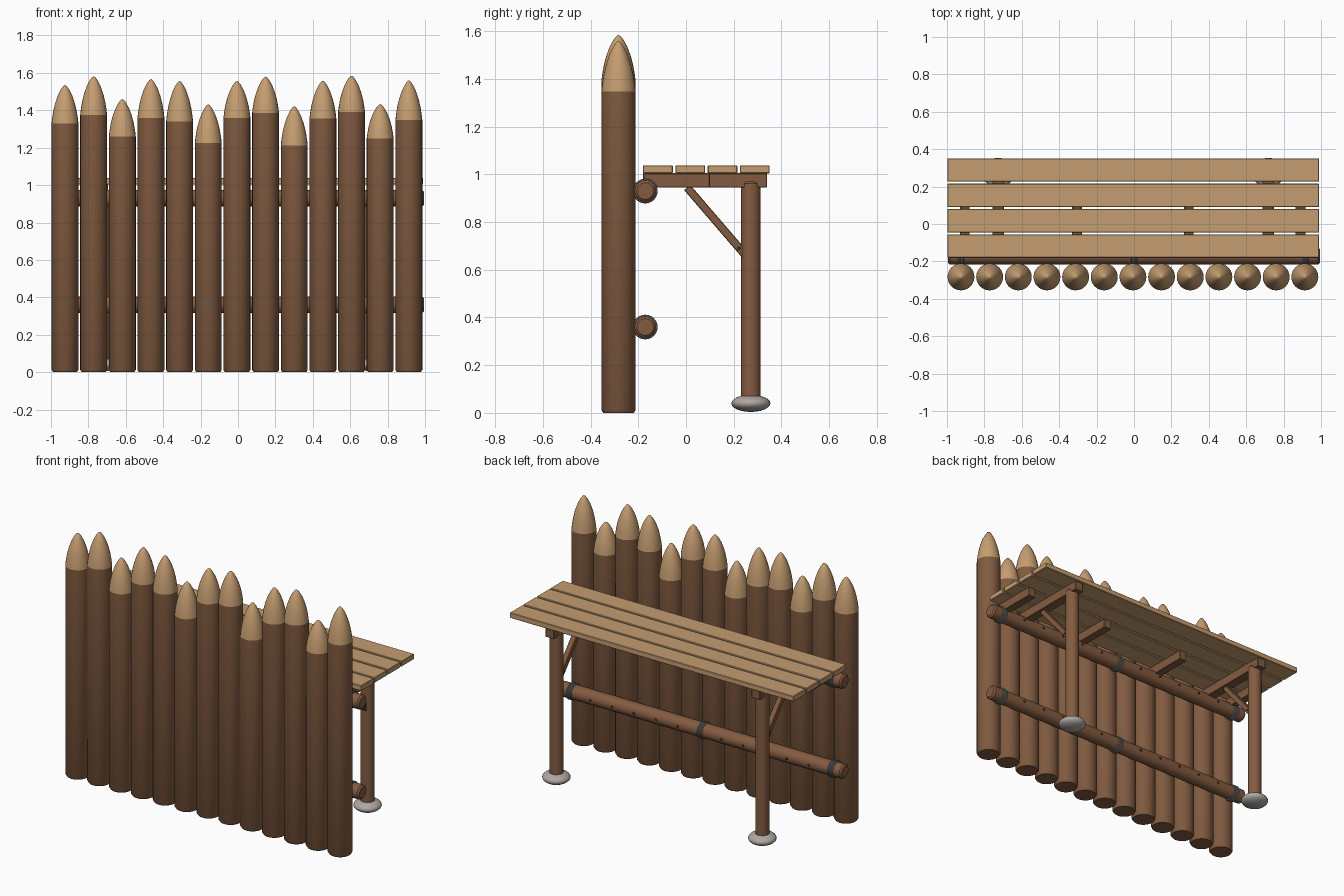
import bpy, bmesh, math
from mathutils import Vector, Matrix

old = bpy.data.objects.get("Cube")
if old:
    bpy.data.objects.remove(old, do_unlink=True)


def material(name, rgb):
    m = bpy.data.materials.new(name)
    m.use_nodes = True
    m.diffuse_color = (*rgb, 1)
    bsdf = m.node_tree.nodes["Principled BSDF"]
    bsdf.inputs["Base Color"].default_value = (*rgb, 1)
    bsdf.inputs["Roughness"].default_value = 0.8
    return m


BARK = material("bark brown", (0.22, 0.105, 0.052))
BEAM = material("beam brown", (0.23, 0.105, 0.052))
PALE = material("pale cut wood", (0.56, 0.34, 0.165))
STONE = material("stone grey", (0.42, 0.39, 0.36))
IRON = material("iron grey", (0.2, 0.2, 0.21))
PEG = material("dark peg", (0.1, 0.05, 0.028))


def finish(name, bm, mat, smooth=True):
    bmesh.ops.recalc_face_normals(bm, faces=bm.faces)
    mesh = bpy.data.meshes.new(name)
    bm.to_mesh(mesh)
    bm.free()
    mesh.materials.append(mat)
    ob = bpy.data.objects.new(name, mesh)
    bpy.context.collection.objects.link(ob)
    if smooth:
        bpy.ops.object.select_all(action='DESELECT')
        ob.select_set(True)
        bpy.context.view_layer.objects.active = ob
        bpy.ops.object.shade_smooth_by_angle(angle=math.radians(35))
    return ob


def lathe(name, profile, origin, mat, axis=(0, 0, 1), sides=24):
    """Revolve (radius, height) pairs around an axis through origin."""
    bm = bmesh.new()
    verts = [bm.verts.new((r, 0, h)) for r, h in profile]
    edges = [bm.edges.new(pair) for pair in zip(verts, verts[1:])]
    bmesh.ops.spin(bm, geom=verts + edges, cent=(0, 0, 0), axis=(0, 0, 1),
                   angle=math.tau, steps=sides, use_duplicate=False)
    bmesh.ops.remove_doubles(bm, verts=bm.verts, dist=0.0001)
    turn = Vector((0, 0, 1)).rotation_difference(Vector(axis)).to_matrix().to_4x4()
    bm.transform(Matrix.Translation(origin) @ turn)
    return finish(name, bm, mat)


def rod(name, radius, length, origin, mat, axis=(0, 0, 1), bevel=0.01, sides=24):
    profile = [(0, 0), (radius - bevel, 0), (radius, bevel),
               (radius, length - bevel), (radius - bevel, length), (0, length)]
    return lathe(name, profile, origin, mat, axis, sides)


def box(name, size, centre, mat, tilt=0.0, bevel=0.003):
    bm = bmesh.new()
    bmesh.ops.create_cube(bm, size=1)
    bm.transform(Matrix.Diagonal((*size, 1)))
    bmesh.ops.bevel(bm, geom=bm.edges[:], offset=bevel, segments=1, affect='EDGES')
    bm.transform(Matrix.Translation(centre) @ Matrix.Rotation(tilt, 4, 'X'))
    return finish(name, bm, mat, smooth=False)


# Palisade logs with sharpened tips: (shoulder, tip) heights
heights = [(1.33, 1.535), (1.375, 1.582), (1.26, 1.46), (1.36, 1.567),
           (1.34, 1.557), (1.225, 1.432), (1.36, 1.557), (1.385, 1.58),
           (1.213, 1.422), (1.355, 1.558), (1.39, 1.585), (1.25, 1.433),
           (1.347, 1.56)]
ogive = [(1, 0), (0.95, 0.15), (0.86, 0.34), (0.72, 0.54),
         (0.52, 0.74), (0.3, 0.89), (0.12, 0.975), (0, 1)]
R = 0.072
LOG_Y = -0.283
log_xs = [-0.925 + 0.1532 * i for i in range(len(heights))]
for i, (x, (shoulder, tip)) in enumerate(zip(log_xs, heights), 1):
    lathe(f"log_{i}", [(0, 0), (R - 0.008, 0), (R, 0.012), (R, shoulder), (0, shoulder)],
          (x, LOG_Y, 0), BARK)
    lathe(f"log_tip_{i}", [(R * r, (tip - shoulder) * h) for r, h in ogive],
          (x, LOG_Y, shoulder), PALE)

# Horizontal rails with bindings and pegs
RAIL_Y = -0.171
for label, z in (("lower", 0.36), ("upper", 0.93)):
    rod(f"{label}_rail", 0.045, 1.99, (-0.995, RAIL_Y, z), BEAM, axis=(1, 0, 0))
    for j, x in enumerate((-0.92, -0.005, 0.912), 1):
        for k in (-1, 0, 1):
            ring = [(0.046 + 0.006 * math.cos(a * math.tau / 8),
                     0.006 * math.sin(a * math.tau / 8)) for a in range(9)]
            lathe(f"{label}_binding_{j}_{k + 2}", ring,
                  (x + k * 0.014, RAIL_Y, z), IRON, axis=(1, 0, 0))
    for i, x in enumerate(log_xs[1:-1], 2):
        rod(f"{label}_peg_{i}", 0.008, 0.018, (x, RAIL_Y + 0.032, z), PEG,
            axis=(0, 1, 0), bevel=0.003, sides=8)

# Walkway planks
for i in range(4):
    box(f"plank_{i + 1}", (1.988, 0.125, 0.034), (-0.004, -0.118 + 0.1355 * i, 1.021), PALE)

# Short joists under the walkway
for i, x in enumerate((-0.905, -0.305, 0.292, 0.89), 1):
    box(f"short_joist_{i}", (0.052, 0.28, 0.06), (x, -0.04, 0.975), BEAM)

# Posts, long joists, braces and footing stones
brace_top, brace_foot = Vector((0, 0.005, 0.945)), Vector((0, 0.25, 0.66))
span = brace_foot - brace_top
for side, x in (("right", -0.726), ("left", 0.718)):
    box(f"{side}_long_joist", (0.06, 0.52, 0.06), (x, 0.08, 0.975), BEAM)
    rod(f"{side}_post", 0.041, 0.935, (x, 0.272, 0.035), BEAM, bevel=0.008)
    middle = (brace_top + brace_foot) / 2
    box(f"{side}_brace", (0.036, span.length, 0.034), (x, middle.y, middle.z),
        BEAM, tilt=math.atan2(span.z, span.y))
    rod(f"{side}_brace_peg", 0.007, 0.044, (x - 0.022, 0.222, 0.69), PEG,
        axis=(1, 0, 0), bevel=0.002, sides=8)
    dome = [(0.082 * math.cos(a), 0.036 * math.sin(a))
            for a in (math.pi * (k / 12 - 0.5) for k in range(13))]
    lathe(f"{side}_footing_stone", dome, (x, 0.272, 0.04), STONE)
